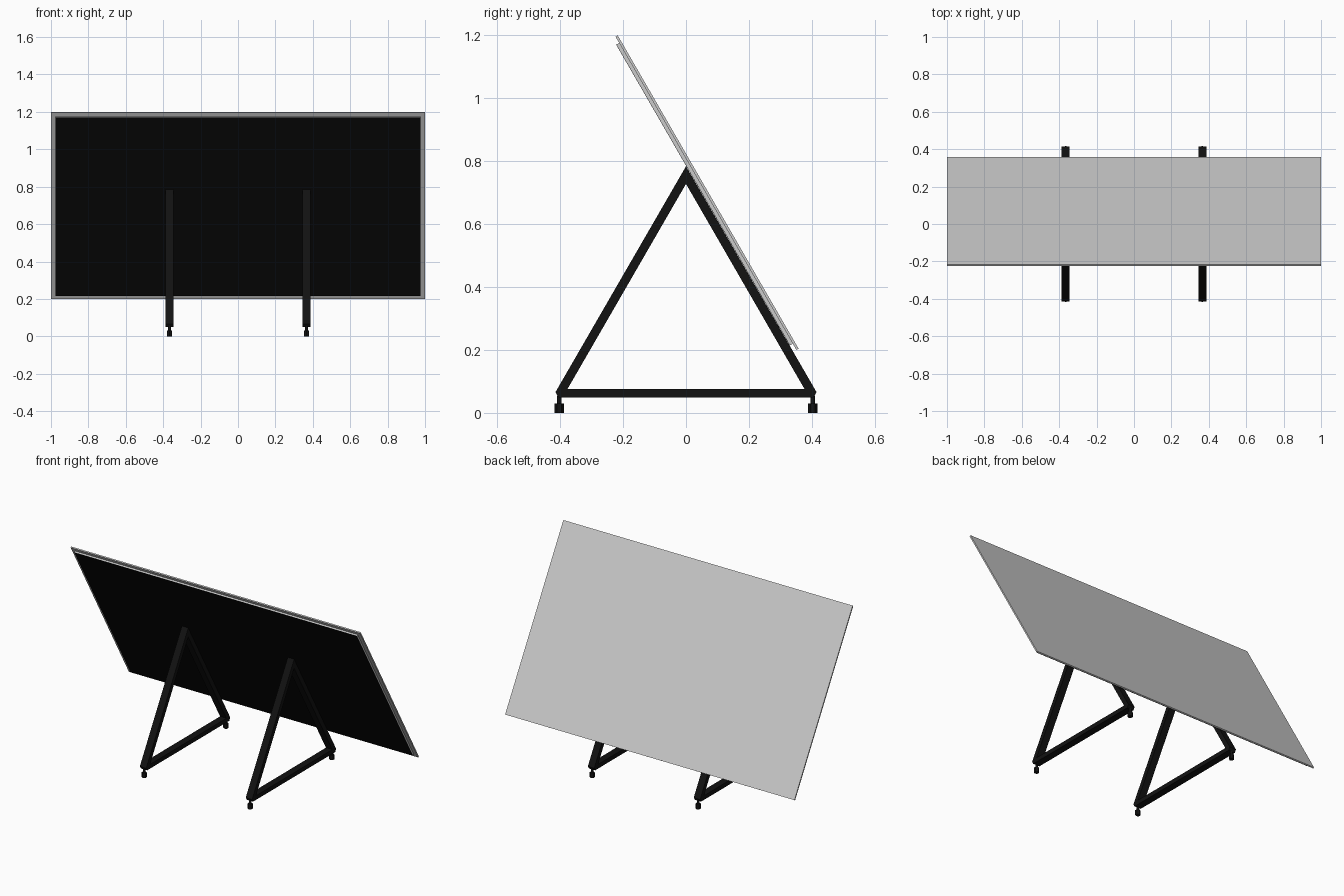
import bpy, bmesh
from math import radians, pi
from mathutils import Matrix

if "Cube" in bpy.data.objects:
    bpy.data.objects.remove(bpy.data.objects["Cube"])


def material(name, rgb):
    m = bpy.data.materials.new(name)
    m.diffuse_color = (*rgb, 1)
    m.use_nodes = True
    m.node_tree.nodes["Principled BSDF"].inputs["Base Color"].default_value = m.diffuse_color
    return m


SCREEN = material("screen_black", (0.003, 0.003, 0.003))
STEEL = material("stand_black", (0.006, 0.006, 0.006))

# Panel plane: local y runs up the slope, local z points out of the screen face
TILT = Matrix.Translation((0, 0.0705, 0.702)) @ Matrix.Rotation(radians(120), 4, 'X')


def finish(name, bm, mat=None):
    bmesh.ops.recalc_face_normals(bm, faces=bm.faces)
    me = bpy.data.meshes.new(name)
    bm.to_mesh(me)
    bm.free()
    ob = bpy.data.objects.new(name, me)
    bpy.context.collection.objects.link(ob)
    if mat:
        me.materials.append(mat)
    return ob


def slab(name, width, length, z0, z1, mat=None):
    bm = bmesh.new()
    bmesh.ops.create_cube(bm, size=1, matrix=TILT @ Matrix.Translation((0, 0, (z0 + z1) / 2))
                          @ Matrix.Diagonal((width, length, z1 - z0, 1)))
    return finish(name, bm, mat)


def bar(name, profile, x, width, mat):
    # Extrude a y-z outline along x
    bm = bmesh.new()
    face = bm.faces.new([bm.verts.new((x - width / 2, y, z)) for y, z in profile])
    ext = bmesh.ops.extrude_face_region(bm, geom=[face])
    bmesh.ops.translate(bm, vec=(width, 0, 0),
                        verts=[v for v in ext["geom"] if isinstance(v, bmesh.types.BMVert)])
    return finish(name, bm, mat)


def post(name, x, y, z0, z1, r, sides, mat):
    bm = bmesh.new()
    bmesh.ops.create_cone(bm, cap_ends=True, segments=sides, radius1=r, radius2=r, depth=z1 - z0,
                          matrix=Matrix.Translation((x, y, (z0 + z1) / 2))
                          @ Matrix.Rotation(pi if sides != 6 else 0, 4, 'Z'))
    return finish(name, bm, mat)


# Tilted panel: rear plate with a lip, smaller front tray, black face
slab("back_plate", 2.0, 1.15, 0, 0.008)
slab("front_tray", 1.952, 1.104, 0.008, 0.018)
slab("screen_face", 1.952, 1.104, 0.018, 0.019, SCREEN)

# Two triangular stands with levelling feet
for side, x in (("left", -0.366), ("right", 0.366)):
    for end, s in (("front", -1), ("rear", 1)):
        leg = [(0, 0.784), (s * 0.415, 0.066), (s * 0.405, 0.049),
               (s * 0.392, 0.049), (s * 0.377, 0.0755), (0, 0.728)]
        bar(f"{side}_{end}_leg", leg, x, 0.044, STEEL)
        post(f"{side}_{end}_stem", x, s * 0.403, 0.028, 0.055, 0.007, 12, STEEL)
        post(f"{side}_{end}_foot", x, s * 0.403, 0, 0.03, 0.015, 6, STEEL)
    base = [(-0.392, 0.049), (0.392, 0.049), (0.377, 0.0755), (-0.377, 0.0755)]
    bar(f"{side}_base_bar", base, x, 0.044, STEEL)
